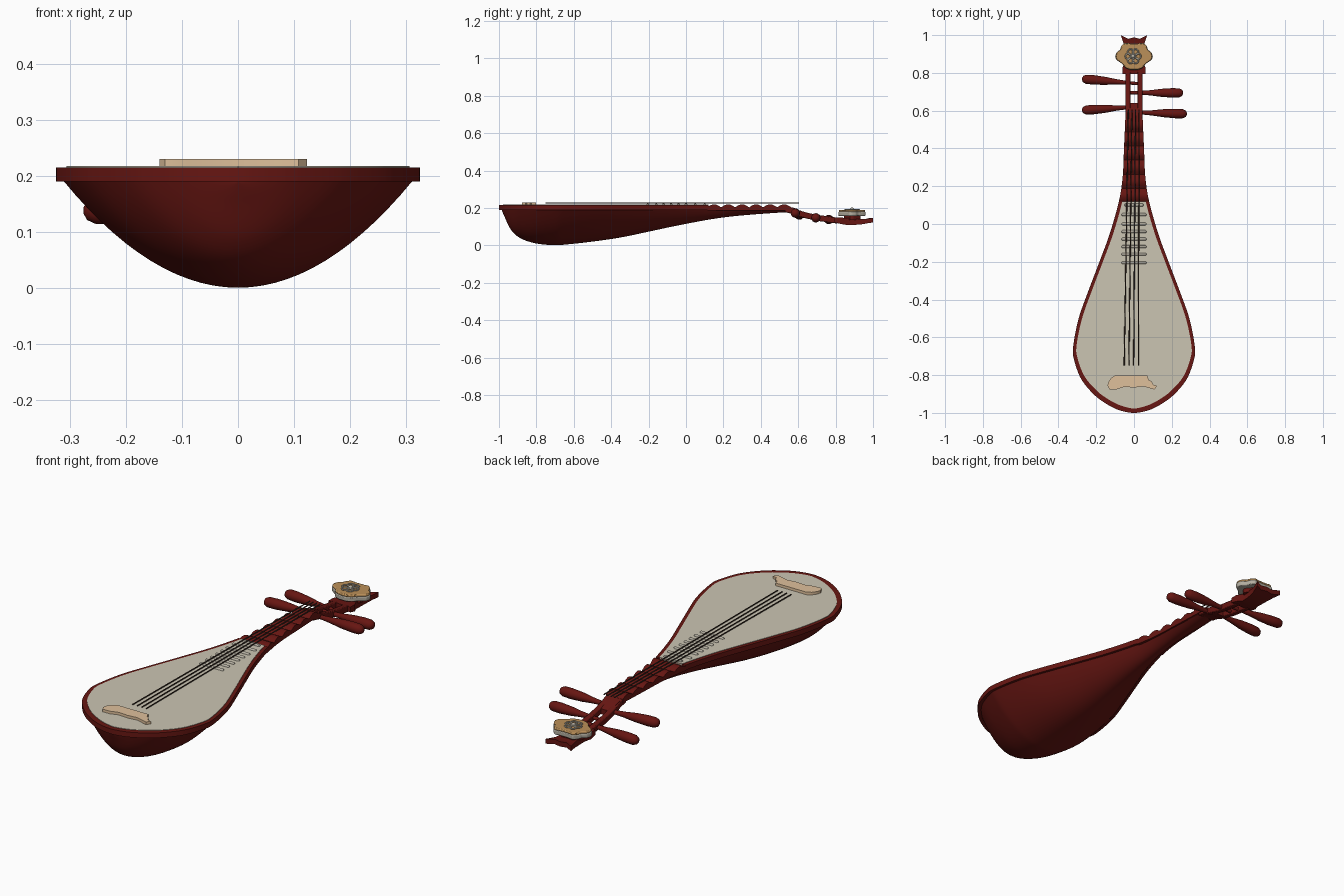
import bpy, bmesh, math
from mathutils import Vector

if "Cube" in bpy.data.objects:
    bpy.data.objects.remove(bpy.data.objects["Cube"])


def material(name, rgb):
    m = bpy.data.materials.new(name)
    m.diffuse_color = (*rgb, 1)
    m.use_nodes = True
    m.node_tree.nodes["Principled BSDF"].inputs["Base Color"].default_value = m.diffuse_color
    return m


RED = material("red_lacquer", (0.135, 0.008, 0.006))
BOARD = material("pale_wood", (0.60, 0.56, 0.45))
TAN = material("tan_wood", (0.74, 0.53, 0.33))
GOLD = material("carved_wood", (0.50, 0.28, 0.10))
DARK = material("string_brown", (0.05, 0.03, 0.02))
GREY = material("bone", (0.45, 0.42, 0.35))


def finish(name, verts, faces, mat, angle=35, bevel=0):
    me = bpy.data.meshes.new(name)
    me.from_pydata(verts, [], faces)
    bm = bmesh.new()
    bm.from_mesh(me)
    bmesh.ops.remove_doubles(bm, verts=bm.verts, dist=1e-5)
    bmesh.ops.recalc_face_normals(bm, faces=bm.faces)
    bm.to_mesh(me)
    bm.free()
    ob = bpy.data.objects.new(name, me)
    bpy.context.collection.objects.link(ob)
    me.materials.append(mat)
    if bevel:
        mod = ob.modifiers.new("bevel", 'BEVEL')
        mod.width, mod.segments = bevel, 2
    bpy.ops.object.select_all(action='DESELECT')
    ob.select_set(True)
    bpy.context.view_layer.objects.active = ob
    bpy.ops.object.shade_smooth_by_angle(angle=math.radians(angle))
    return ob


def loft(name, rings, mat, closed=True, **kw):
    """Skin equal-length rings and cap both ends."""
    n = len(rings[0])
    verts = [v for r in rings for v in r]
    faces = []
    for i in range(len(rings) - 1):
        for j in range(n):
            k = (j + 1) % n
            faces.append((i*n + j, i*n + k, (i+1)*n + k, (i+1)*n + j))
    faces += [tuple(range(n)), tuple(range((len(rings)-1)*n, len(rings)*n))]
    return finish(name, verts, faces, mat, **kw)


def prism(name, outline, z0, z1, mat, **kw):
    return loft(name, [[(x, y, z) for x, y in outline] for z in (z0, z1)], mat, **kw)


def beam(name, sections, mat, **kw):
    """Rectangular sections (y, x0, x1, z0, z1) along y."""
    return loft(name, [[(a, y, c), (b, y, c), (b, y, d), (a, y, d)]
                       for y, a, b, c, d in sections], mat, **kw)


def turned(name, start, end, profile, mat, sides=16):
    """Round part along start-end; profile is (fraction, radius)."""
    s, e = Vector(start), Vector(end)
    q = (e - s).to_track_quat('Z', 'Y')
    rings = [[s.lerp(e, t) + q @ Vector((r*math.cos(2*math.pi*i/sides), r*math.sin(2*math.pi*i/sides), 0))
              for i in range(sides)] for t, r in profile]
    return loft(name, rings, mat, angle=50)


# Body stations: y, half width, underside z
stations = [(-1, 0, .19), (-.985, .08, .155), (-.95, .15, .085), (-.9, .215, .04), (-.82, .28, .012),
            (-.72, .317, .001), (-.65, .322, .004), (-.5, .293, .02), (-.35, .24, .042), (-.2, .183, .073),
            (-.05, .128, .105), (.12, .08, .137), (.25, .06, .155), (.4, .053, .168), (.58, .045, .18)]
pts = [Vector(p) for p in stations]
pts = [Vector((-.985, -.08, .155))] + pts + [pts[-1]*2 - pts[-2]]
curve = []
for i in range(1, len(pts) - 2):
    a, b, c, d = pts[i-1:i+3]
    for s in range(8):
        t = s / 8
        curve.append(0.5*(2*b + (c-a)*t + (2*a-5*b+4*c-d)*t*t + (3*b-a-3*c+d)*t**3))
curve.append(pts[-2])


def inset(p, d):
    return p.y - d if p.y > d else 0, p.x + 1.2*d*max(0, (-.5 - p.x)/.5)


def half_width(y):
    for p, q in zip(curve, curve[1:]):
        if p.x <= y <= q.x:
            return p.y + (q.y - p.y)*(y - p.x)/(q.x - p.x)
    return curve[-1].y


# Bowl back, parabolic in cross-section, running up into the neck
N = 28
rings = []
for p in curve:
    d = .012 if p.x < .1 else max(.002, .012 - (p.x - .1)*.05)
    w, y = inset(p, d)
    bottom = max(0, p.z)
    rings.append([(w*t, y, bottom + (.192 - bottom)*t*t) for t in [-1 + 2*j/N for j in range(N + 1)]])
loft("bowl_back", rings, RED, angle=40)


# Rim and soundboard
def outline(d):
    side = [inset(p, d) for p in curve if p.x <= .121]
    return side + [(-x, y) for x, y in reversed(side) if x > 0]


prism("rim", outline(0), .19, .215, RED)
prism("soundboard", outline(.018), .20, .217, BOARD)

# Scalloped neck
neck = []
for i in range(73):
    y = .115 + .445*i/72
    w = half_width(y)
    neck.append((y, -w, w, .186, .203 + .016*abs(math.cos(math.pi*(y - .15)/.075))))
beam("neck_frets", neck, RED, angle=40)
beam("nut_block", [(.54, -.04, .04, .175, .208), (.58, -.04, .04, .165, .2),
                   (.61, -.035, .035, .15, .185), (.64, -.03, .03, .145, .172)], RED)

# Small frets on the soundboard
for i, y in enumerate((.1, .05, 0, -.04, -.08, -.12, -.16, -.205)):
    w = .05 if i == 0 else .065
    turned(f"fret_{i+1}", (-w, y, .216), (w, y, .216),
           [(0, .004), (.03, .008), (.97, .008), (1, .004)], GREY, 10)

# Strings
for i in range(4):
    turned(f"string_{i+1}", (-.052 + .025*i, -.75, .226), (-.03 + .019*i, .605, .226),
           [(0, .003), (1, .003)], DARK, 6)

# Bridge
bridge = [(-.14, -.855), (-.135, -.835), (-.12, -.815), (-.1, -.802), (.07, -.802), (.078, -.825), (.095, -.835),
          (.1, -.85), (.123, -.858), (.108, -.876), (.085, -.87), (.05, -.86), (0, -.866), (-.05, -.862),
          (-.09, -.875), (-.13, -.876)]
prism("bridge", bridge, .21, .23, TAN)

# Peg box rails
for name, s in (("left", -1), ("right", 1)):
    beam(f"peg_box_{name}_rail",
         [(y, s*.018, s*.044, z - .016, z + .016) for y, z in
          ((.53, .192), (.57, .186), (.6, .172), (.65, .158), (.7, .147), (.76, .139), (.81, .132))],
         RED, bevel=.004)

# Tuning pegs
peg = [(0, .008), (.2, .009), (.42, .014), (.6, .021), (.8, .025), (.93, .024), (.98, .017), (1, .006)]
for i, (s, y0, y1, x, z) in enumerate(((-1, .742, .768, .275, .138), (1, .695, .694, .26, .147),
                                     (-1, .622, .602, .275, .162), (1, .592, .583, .28, .172))):
    turned(f"tuning_peg_{i+1}", (-s*.035, y0, z), (s*x, y1, z), peg, RED)

# Flared head with a notched tip
head = [(.795, .06, .122, .148, 0), (.83, .06, .114, .148, 0), (.86, .045, .109, .146, 0),
        (.9, .046, .109, .142, 0), (.945, .052, .113, .14, 0), (.97, .06, .118, .142, .006), (1, .07, .122, .146, .02)]
rings = []
for y, w, z0, z1, cut in head:
    row = [(-w, y), (-w*.45, y - cut), (0, y - cut*.6), (w*.45, y - cut), (w, y)]
    rings.append([(x, v, z0) for x, v in row] + [(x, v, z1) for x, v in reversed(row)])
loft("head", rings, RED)

# Head medallion
half = [(.02, .815), (.045, .826), (.065, .85), (.095, .87), (.1, .888), (.093, .908), (.075, .922),
        (.066, .945), (.05, .96), (.02, .956)]
shape = half + [(-x, y) for x, y in reversed(half)]
prism("medallion_stalk", [(x*.6, .89 + (y - .89)*.6) for x, y in shape], .135, .16, RED)
prism("medallion_base", shape, .157, .18, GREY, bevel=.004)
prism("medallion_top", [(x*.97, .89 + (y - .89)*.97) for x, y in shape], .178, .19, GOLD, bevel=.004)

# Carved rosette
for i in range(6):
    a = i*math.pi/3
    bpy.ops.mesh.primitive_torus_add(major_radius=.015, minor_radius=.004, major_segments=16, minor_segments=6,
                                     location=(-.005 + .026*math.cos(a), .888 + .026*math.sin(a), .192))
    bpy.context.object.name = f"rosette_petal_{i+1}"
    bpy.context.object.data.materials.append(GREY)
    bpy.ops.object.shade_smooth_by_angle()
bpy.ops.mesh.primitive_uv_sphere_add(segments=12, ring_count=8, radius=.011, location=(-.005, .888, .192))
bpy.context.object.name = "rosette_center"
bpy.context.object.data.materials.append(GREY)
bpy.ops.object.shade_smooth_by_angle()
